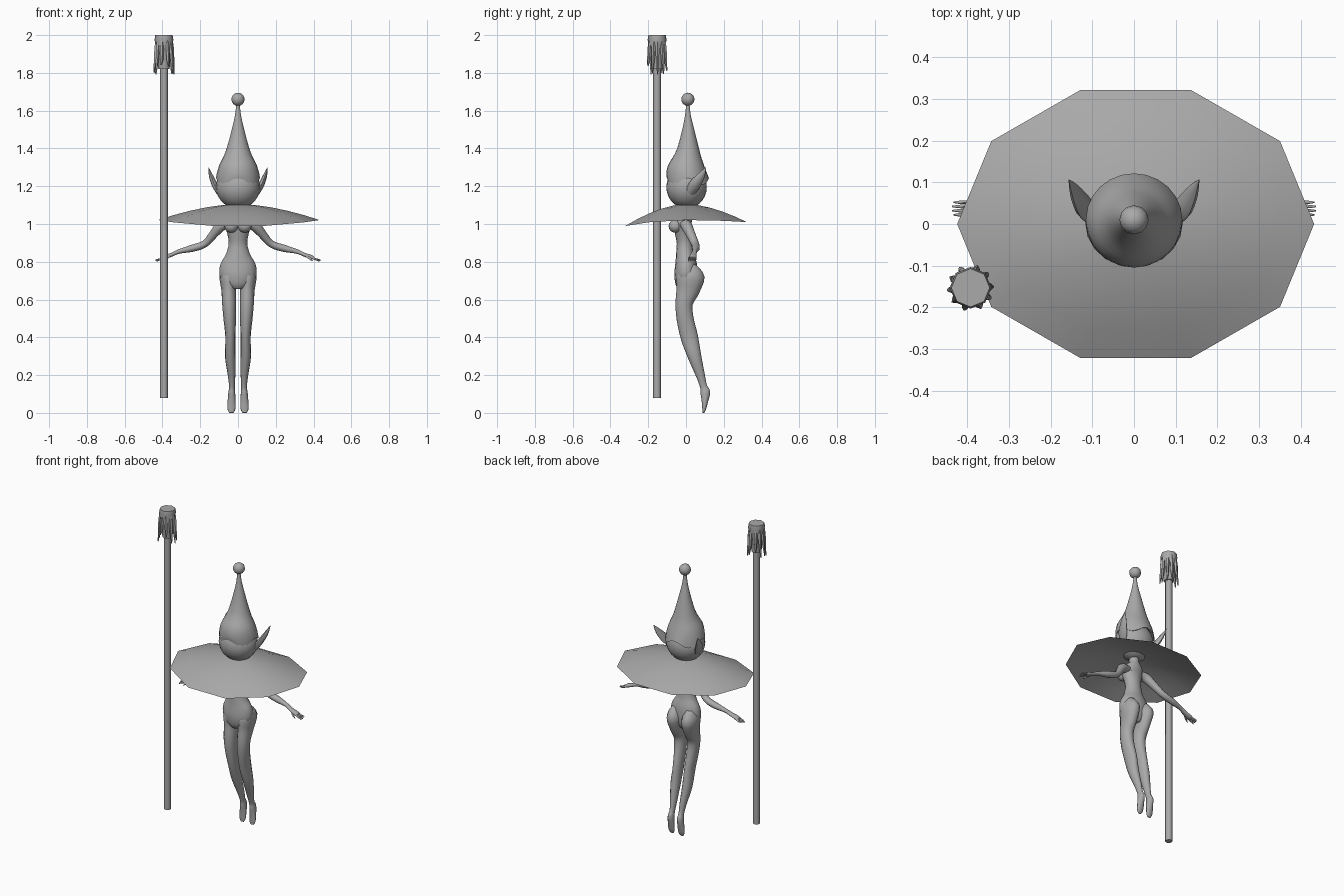
import bpy, bmesh, math, random
from mathutils import Vector

random.seed(4)
if "Cube" in bpy.data.objects:
    bpy.data.objects.remove(bpy.data.objects["Cube"])

grey = bpy.data.materials.new("plain grey")
grey.use_nodes = True
COLOUR = (0.4, 0.4, 0.4, 1)
grey.diffuse_color = COLOUR
grey.node_tree.nodes["Principled BSDF"].inputs["Base Color"].default_value = COLOUR


def finish(bm, name, angle=60):
    """Turn a bmesh into a smooth shaded object with the shared material."""
    bmesh.ops.recalc_face_normals(bm, faces=bm.faces)
    mesh = bpy.data.meshes.new(name)
    bm.to_mesh(mesh)
    bm.free()
    mesh.materials.append(grey)
    obj = bpy.data.objects.new(name, mesh)
    bpy.context.collection.objects.link(obj)
    bpy.ops.object.select_all(action='DESELECT')
    obj.select_set(True)
    bpy.context.view_layer.objects.active = obj
    bpy.ops.object.shade_smooth_by_angle(angle=math.radians(angle))
    return obj


def skin(bm, rings, caps=True):
    """Join equal rings of points with quads."""
    rows = [[bm.verts.new(p) for p in ring] for ring in rings]
    n = len(rows[0])
    for a, b in zip(rows, rows[1:]):
        for i in range(n):
            j = (i + 1) % n
            bm.faces.new((a[i], a[j], b[j], b[i]))
    if caps:
        bm.faces.new(rows[0])
        bm.faces.new(rows[-1])


def refine(points, steps):
    """Smooth interpolation through section values."""
    out = []
    for i in range(len(points) - 1):
        p, q = points[i], points[i + 1]
        o, r = points[max(i - 1, 0)], points[min(i + 2, len(points) - 1)]
        for s in range(steps):
            t = s / steps
            out.append([b + t / 2 * (c - a + t * (2*a - 5*b + 4*c - d + t * (3*(b - c) + d - a)))
                        for a, b, c, d in zip(o, p, q, r)])
    return out + [list(points[-1])]


def tube(name, sections, side=1, sides=12, steps=3):
    """Limb from sections of (x, y, z, width radius, depth radius)."""
    pts = refine(sections, steps)
    path = [Vector((side * p[0], p[1], p[2])) for p in pts]
    rings = []
    for i, p in enumerate(pts):
        tangent = (path[min(i + 1, len(pts) - 1)] - path[max(i - 1, 0)]).normalized()
        depth = Vector((0, 1, 0))
        depth = (depth - tangent * depth.dot(tangent)).normalized()
        width = tangent.cross(depth)
        angles = [math.tau * k / sides for k in range(sides)]
        rings.append([path[i] + width * p[3] * math.cos(a) + depth * p[4] * math.sin(a)
                      for a in angles])
    bm = bmesh.new()
    skin(bm, rings)
    return finish(bm, name)


def ball(name, centre, radii, u=16, v=12):
    bm = bmesh.new()
    bmesh.ops.create_uvsphere(bm, u_segments=u, v_segments=v, radius=1)
    bmesh.ops.scale(bm, vec=radii, verts=bm.verts)
    bmesh.ops.translate(bm, vec=centre, verts=bm.verts)
    return finish(bm, name)


# Torso, from the crotch up through waist and chest to the neck
tube("torso", [
    (0, 0, .655, .03, .04), (0, 0, .68, .072, .055), (0, 0, .73, .098, .062),
    (0, 0, .79, .092, .057), (0, -.005, .84, .064, .048), (0, -.007, .9, .049, .042),
    (0, -.015, .96, .06, .045), (0, -.018, 1, .075, .045),
    (0, 0, 1.03, .06, .035), (0, 0, 1.06, .03, .03), (0, 0, 1.12, .028, .028)], sides=16)

# Paired body parts
for side, label in ((1, "left"), (-1, "right")):
    ball(label + "_bust", (side * .035, -.056, .988), (.036, .036, .034))
    tube(label + "_leg", [
        (.05, .03, .785, .02, .025), (.052, .025, .73, .046, .074),
        (.049, .01, .65, .039, .062), (.047, -.01, .58, .037, .046),
        (.044, -.005, .5, .033, .045), (.04, .018, .4, .027, .046),
        (.041, .045, .3, .028, .036), (.034, .076, .2, .02, .024),
        (.032, .093, .14, .015, .019), (.033, .102, .11, .018, .026),
        (.034, .1, .06, .021, .017), (.035, .096, .02, .021, .01),
        (.035, .092, 0, .011, .005)], side)
    tube(label + "_arm", [
        (.05, -.005, 1.0, .02, .03), (.09, .003, .99, .029, .03), (.13, .025, .945, .023, .025),
        (.175, .048, .895, .019, .021), (.24, .052, .872, .019, .021),
        (.31, .046, .855, .012, .013), (.35, .04, .838, .01, .017),
        (.385, .037, .826, .011, .02), (.4, .036, .82, .006, .016)], side, sides=10)
    # Fingers fan out from the hand, the thumb points forward
    for k in range(4):
        y = .022 + k * .01
        reach = .438 - .004 * abs(k - 1.5)
        tube(label + "_finger", [
            (.385, y, .824, .006, .005), (.415, y, .812, .005, .005),
            (reach, y, .802 + .004 * k, .002, .002)], side, sides=6, steps=2)
    tube(label + "_thumb", [(.36, .03, .832, .006, .006), (.38, .015, .818, .006, .005),
                            (.395, .012, .804, .002, .002)], side, sides=6, steps=2)
    tube(label + "_ear", [
        (.1, .02, 1.165, .014, .025), (.122, .045, 1.205, .016, .032),
        (.143, .08, 1.255, .011, .02), (.156, .106, 1.3, .001, .001)], side, sides=8)

ball("head", (0, .003, 1.195), (.117, .107, .113), 20, 14)

# Pointed hat with a wavy brim
bm = bmesh.new()
rings = []
profile = refine([(1.225, .116, .01), (1.26, .113, .004), (1.31, .1, 0), (1.35, .08, .005),
                  (1.4, .06, .011), (1.5, .033, .012), (1.58, .015, .01), (1.64, .009, .01)], 2)
for i, (z, r, y) in enumerate(profile):
    wave = max(0, .018 - i * .006)
    angles = [math.tau * k / 24 for k in range(24)]
    rings.append([(r * math.cos(a), y + r * .96 * math.sin(a), z + wave * math.cos(4 * a))
                  for a in angles])
lip = [(x * .9, y * .9, z + .004) for x, y, z in rings[0]]
skin(bm, [lip] + rings, caps=False)
finish(bm, "pointed_hat")
ball("hat_bobble", (0, .01, 1.66), (.035, .035, .035), 12, 8)

# Wide ten-sided collar, drooping most at the front
bm = bmesh.new()
rings = []
for f in (.05, .2, .4, .6, .8, 1):
    ring = []
    for k in range(10):
        a = math.tau * k / 10
        s = math.sin(a)
        droop = .085 + (.035 if s < 0 else .012) * s * s
        ring.append((.004 + .428 * f * math.cos(a), .338 * f * s, 1.106 - droop * f ** 1.7))
    rings.append(ring)
skin(bm, rings, caps=False)
finish(bm, "wide_collar")

# Broom standing at the right hand
BX, BY = -.392, -.153
tube("broom_pole", [(BX, BY, .08, .021, .021), (BX, BY, 1.98, .021, .021)], sides=8, steps=1)
tube("broom_head", [
    (BX, BY, 1.82, .03, .03), (BX, BY, 1.9, .036, .036),
    (BX, BY, 1.975, .05, .05), (BX, BY, 2, .046, .046)], sides=8, steps=1)
for k in range(10):
    a = math.tau * (k + .3 * random.random()) / 10
    c, s = math.cos(a), math.sin(a)
    low = random.uniform(1.785, 1.85)
    tube("broom_strand", [
        (BX + r * c, BY + r * s, z, w, w)
        for r, z, w in ((.036, 1.985, .009), (.042, 1.93, .011),
                        (.046, 1.87, .009), (.054, low, .003))], sides=5, steps=1)
